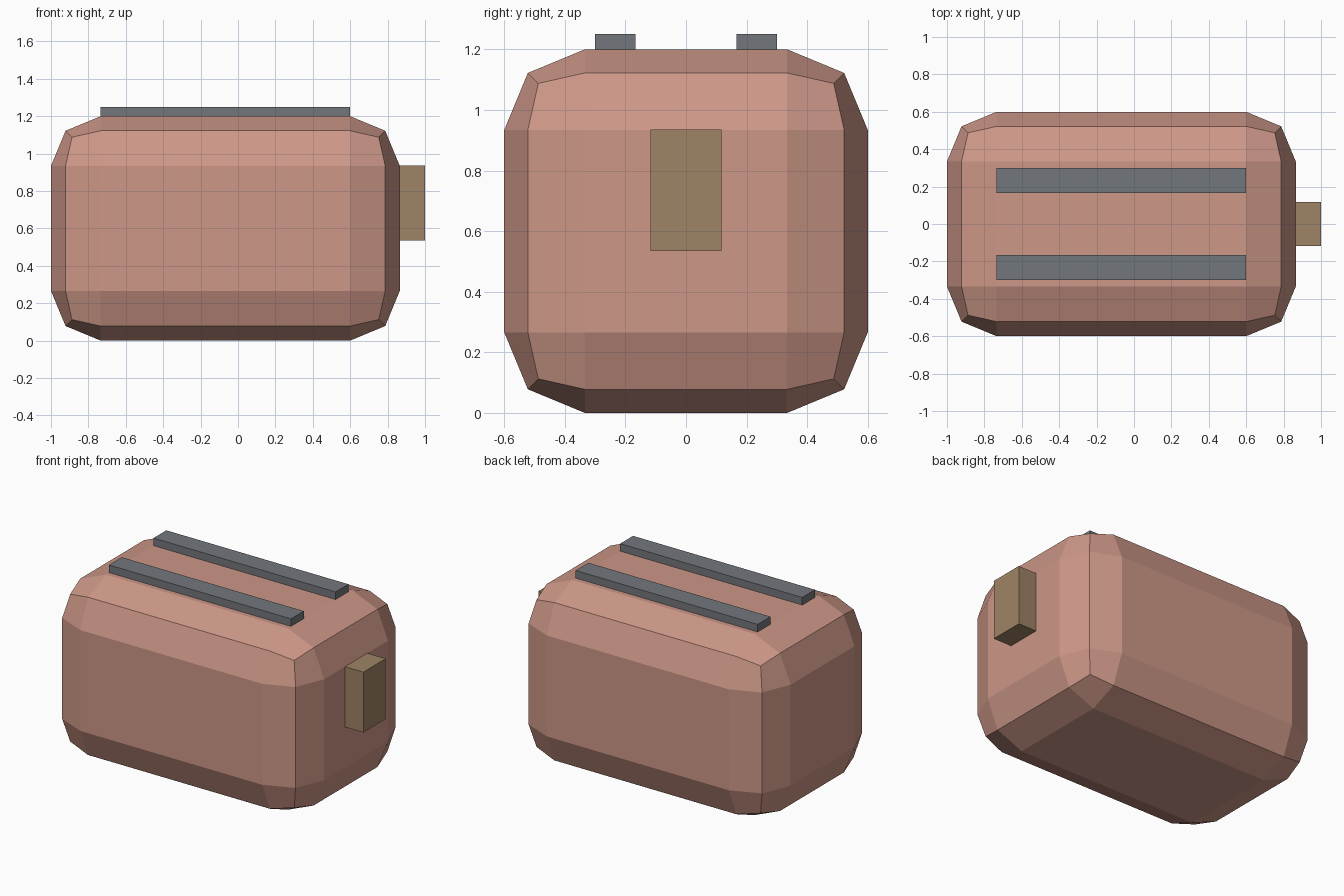
import bpy

cube = bpy.data.objects.get("Cube")
if cube:
    bpy.data.objects.remove(cube, do_unlink=True)


def material(name, rgb):
    mat = bpy.data.materials.new(name)
    mat.use_nodes = True
    mat.diffuse_color = (*rgb, 1)
    mat.node_tree.nodes["Principled BSDF"].inputs["Base Color"].default_value = (*rgb, 1)
    return mat


def box(name, low, high, mat):
    """Box spanning two opposite corners."""
    centre = [(a + b) / 2 for a, b in zip(low, high)]
    bpy.ops.mesh.primitive_cube_add(size=1, location=centre)
    obj = bpy.context.object
    obj.name = name
    obj.scale = [b - a for a, b in zip(low, high)]
    bpy.ops.object.transform_apply(location=False, rotation=False, scale=True)
    obj.data.materials.append(mat)
    return obj


pink = material("dusty pink", (0.61, 0.31, 0.245))
grey = material("slate grey", (0.17, 0.182, 0.198))
tan = material("tan brown", (0.345, 0.228, 0.13))

# Chunky body with two-step chamfered edges
body = box("body", (-1, -0.6, 0), (0.865, 0.6, 1.2), pink)
bevel = body.modifiers.new("chamfer", "BEVEL")
bevel.width = 0.266
bevel.segments = 2
bevel.limit_method = "NONE"

# Raised slot bars on the top
for name, y in (("front_slot", -0.233), ("back_slot", 0.233)):
    box(name, (-0.735, y - 0.067, 1.18), (0.598, y + 0.067, 1.25), grey)

# Push lever on the left end
box("lever", (0.84, -0.117, 0.535), (1, 0.117, 0.935), tan)
